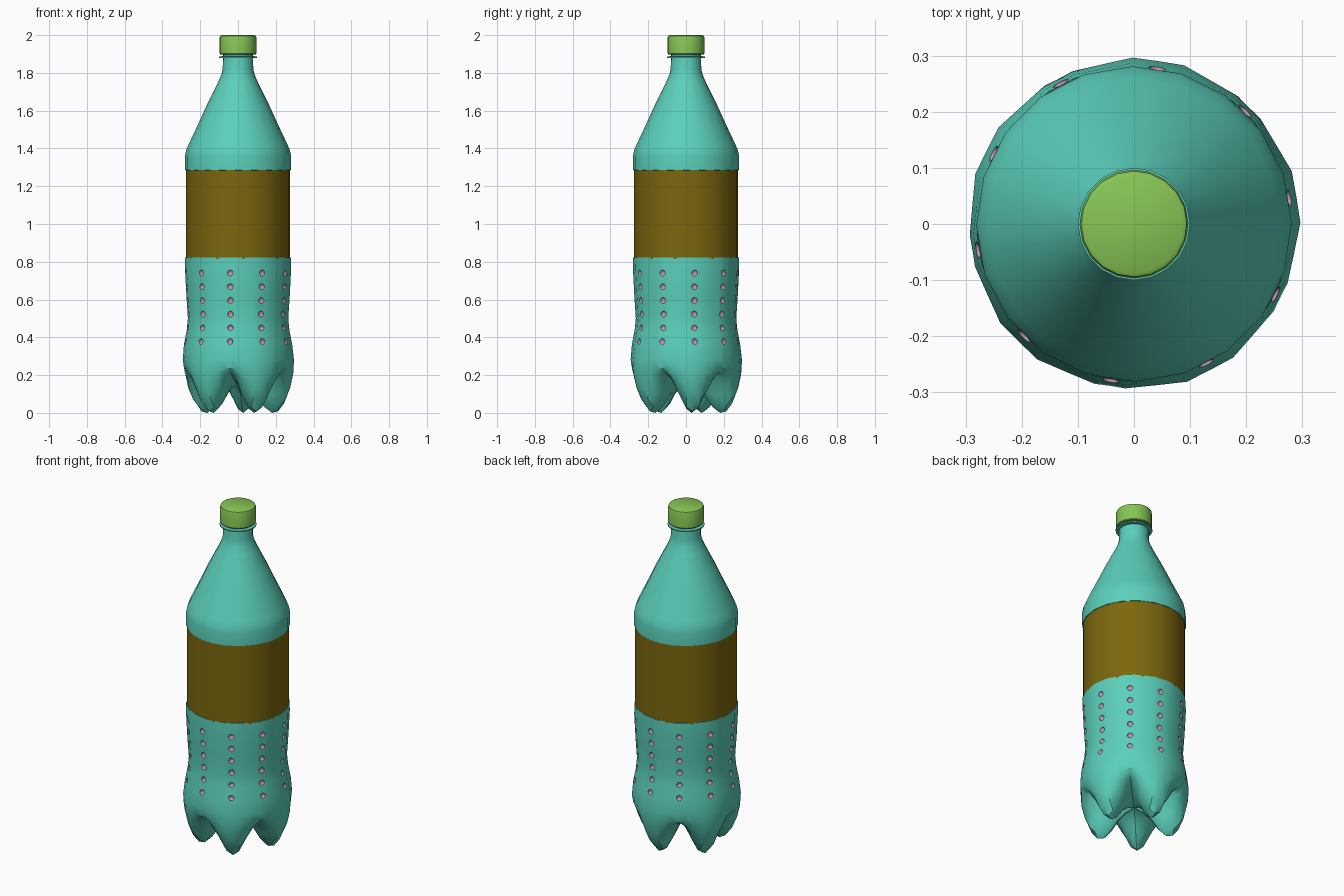
import bpy, bmesh, math
from mathutils import Matrix, Vector

if "Cube" in bpy.data.objects:
    bpy.data.objects.remove(bpy.data.objects["Cube"], do_unlink=True)


def material(name, rgb):
    m = bpy.data.materials.new(name)
    m.use_nodes = True
    m.diffuse_color = (*rgb, 1)
    bsdf = next(n for n in m.node_tree.nodes if n.type == 'BSDF_PRINCIPLED')
    bsdf.inputs["Base Color"].default_value = (*rgb, 1)
    return m


TEAL = material("teal_plastic", (0.105, 0.63, 0.50))
BROWN = material("brown_label", (0.20, 0.135, 0.004))
GREEN = material("green_cap", (0.24, 0.56, 0.09))
PINK = material("pink_dimple", (0.56, 0.30, 0.44))
PHASE = math.radians(9.5)      # direction of the first foot


def make_object(name, bm, mat):
    bmesh.ops.recalc_face_normals(bm, faces=bm.faces)
    mesh = bpy.data.meshes.new(name)
    bm.to_mesh(mesh)
    bm.free()
    mesh.materials.append(mat)
    ob = bpy.data.objects.new(name, mesh)
    bpy.context.collection.objects.link(ob)
    return ob


def smooth(ob, angle=35):
    bpy.ops.object.select_all(action='DESELECT')
    ob.select_set(True)
    bpy.context.view_layer.objects.active = ob
    bpy.ops.object.shade_smooth_by_angle(angle=math.radians(angle))


def bridge(bm, rings):
    for a, b in zip(rings, rings[1:]):
        n = len(a)
        for i in range(n):
            j = (i + 1) % n
            bm.faces.new((a[i], a[j], b[j], b[i]))


def lathe(name, profile, mat, sides=20):
    """Closed turned solid from (radius, height) points."""
    bm = bmesh.new()
    rings = []
    for r, z in profile:
        angles = [PHASE + (i + 0.5) * math.tau / sides for i in range(sides)]
        rings.append([bm.verts.new((r * math.cos(a), r * math.sin(a), z)) for a in angles])
    bridge(bm, rings)
    bm.faces.new(rings[0])
    bm.faces.new(rings[-1])
    ob = make_object(name, bm, mat)
    smooth(ob)
    return ob


# Lower body: waisted wall above five rounded feet
WALL = [(0.270, 0.825), (0.280, 0.822), (0.281, 0.76), (0.274, 0.62), (0.266, 0.50),
        (0.272, 0.44), (0.287, 0.36)]
FOOT = [(0.297, 0.28), (0.293, 0.20), (0.278, 0.12), (0.250, 0.05), (0.218, 0.008),
        (0.185, 0.0), (0.145, 0.03), (0.10, 0.09), (0.05, 0.13)]
VALLEY = [(0.293, 0.28), (0.285, 0.238), (0.262, 0.22), (0.235, 0.208), (0.20, 0.195),
          (0.165, 0.185), (0.13, 0.175), (0.09, 0.165), (0.045, 0.155)]
# degrees from foot centre, share of foot shape, flattening onto the wall facets
COLUMNS = [(-30.5, 0.10, 1), (-20, 0.50, 0.983), (-9, 0.88, 1), (0, 1, 0.988),
           (9, 0.88, 1), (20, 0.50, 0.983), (30.5, 0.10, 1), (36, 0, 0.995)]


def lower_ring(bm, foot, valley):
    ring = []
    for k in range(5):
        for deg, w, flat in COLUMNS:
            a = PHASE + math.radians(72 * k + deg)
            r = (foot[0] * w + valley[0] * (1 - w)) * flat
            z = foot[1] * w + valley[1] * (1 - w)
            ring.append(bm.verts.new((r * math.cos(a), r * math.sin(a), z)))
    return ring


bm = bmesh.new()
rings = [lower_ring(bm, p, p) for p in WALL]
rings += [lower_ring(bm, f, v) for f, v in zip(FOOT, VALLEY)]
bridge(bm, rings)
bm.faces.new(rings[0])
hub = bm.verts.new((0, 0, 0.15))
last = rings[-1]
for i in range(len(last)):
    bm.faces.new((last[i], last[(i + 1) % len(last)], hub))
lower_body = make_object("lower_body", bm, TEAL)


# Dimples: ten columns of six shallow pits
def wall_radius(z):
    for (r0, z0), (r1, z1) in zip(WALL, WALL[1:]):
        if z1 <= z <= z0:
            return r1 + (r0 - r1) * (z - z1) / (z0 - z1)
    return WALL[-1][0]


bm = bmesh.new()
for col in range(10):
    turn = Matrix.Rotation(PHASE + col * math.radians(36), 4, 'Z')
    flat = 0.988 if col % 2 == 0 else 0.995
    for row in range(6):
        z = 0.378 + row * 0.0725
        place = Matrix.Translation(Vector((wall_radius(z) * flat, 0, z)))
        squash = Matrix.Diagonal((0.7, 1, 1, 1))
        bmesh.ops.create_uvsphere(bm, u_segments=10, v_segments=6, radius=0.016,
                                  matrix=turn @ place @ squash)
cutter = make_object("dimple_cutter", bm, PINK)
cutter.hide_render = True

cut = lower_body.modifiers.new("dimples", 'BOOLEAN')
cut.operation = 'DIFFERENCE'
cut.solver = 'EXACT'
cut.material_mode = 'TRANSFER'
cut.object = cutter
bpy.context.view_layer.objects.active = lower_body
bpy.ops.object.modifier_apply(modifier=cut.name)
bpy.data.objects.remove(cutter, do_unlink=True)
smooth(lower_body)

# Label band, slightly recessed
lathe("label", [(0.276, 0.815), (0.276, 1.29)], BROWN, 40)

# Shoulder and neck
lathe("shoulder", [(0.268, 1.283), (0.281, 1.285), (0.281, 1.36), (0.275, 1.39),
                   (0.260, 1.425), (0.215, 1.52), (0.165, 1.63), (0.108, 1.745),
                   (0.088, 1.79), (0.081, 1.82), (0.079, 1.95)], TEAL)
lathe("neck_ring", [(0.075, 1.878), (0.100, 1.880), (0.100, 1.887), (0.075, 1.889)], TEAL)

# Screw cap
lathe("cap", [(0.094, 1.898), (0.097, 1.902), (0.097, 1.988), (0.094, 1.996),
              (0.087, 2.0)], GREEN)
